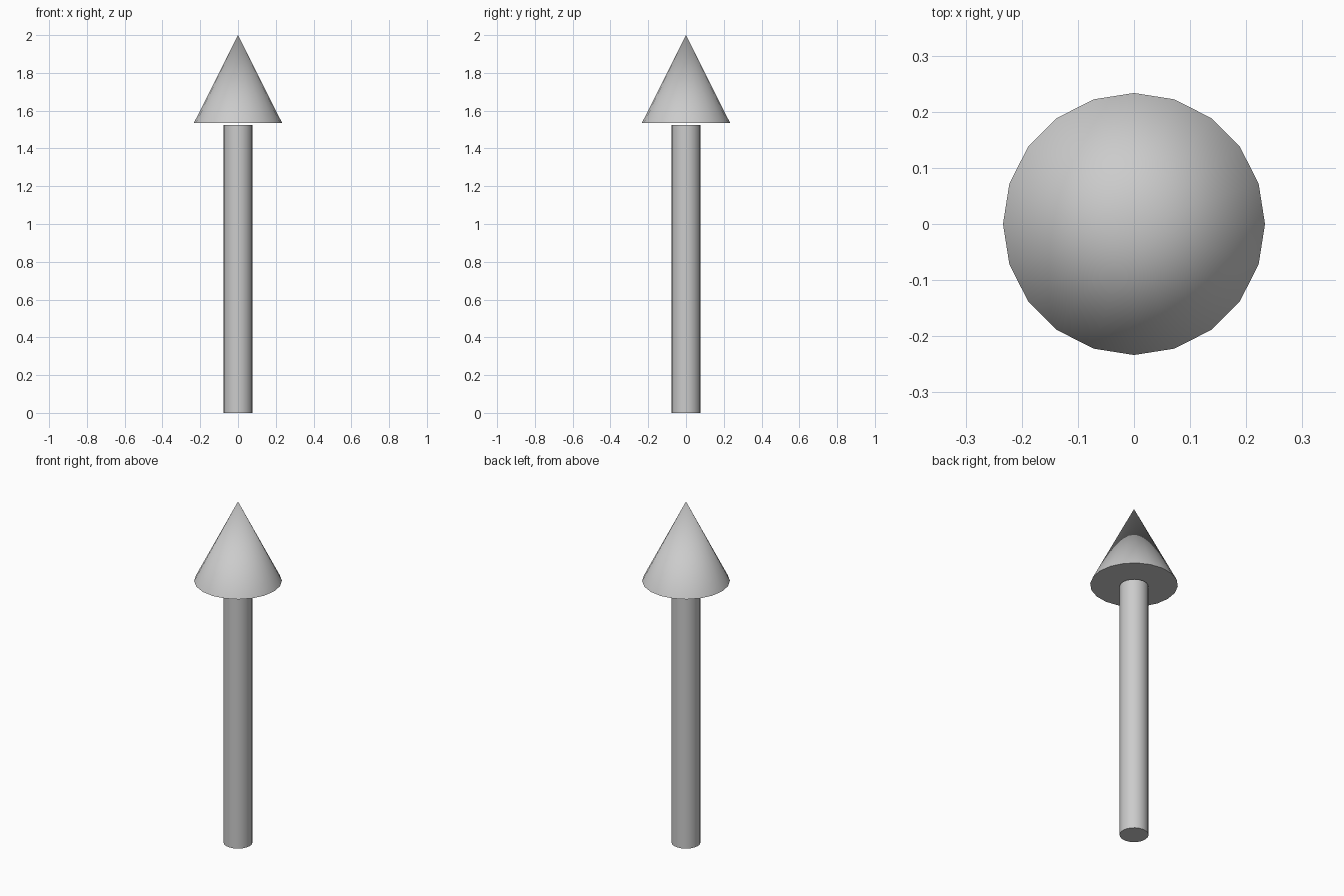
import bpy
import math

if "Cube" in bpy.data.objects:
    bpy.data.objects.remove(bpy.data.objects["Cube"])

SIDES = 20


def round_part(name, r_bottom, r_top, z_bottom, z_top):
    """Capped round solid between two heights on the z axis."""
    bpy.ops.mesh.primitive_cone_add(
        vertices=SIDES, radius1=r_bottom, radius2=r_top,
        depth=z_top - z_bottom, location=(0, 0, (z_bottom + z_top) / 2))
    part = bpy.context.object
    part.name = name
    bpy.ops.object.shade_smooth_by_angle(angle=math.radians(40))
    return part


# Straight shaft, ending just below the head
round_part("arrow_shaft", 0.077, 0.077, 0.0, 1.525)

# Pointed head
round_part("arrow_head", 0.2335, 0.0, 1.535, 2.0)
